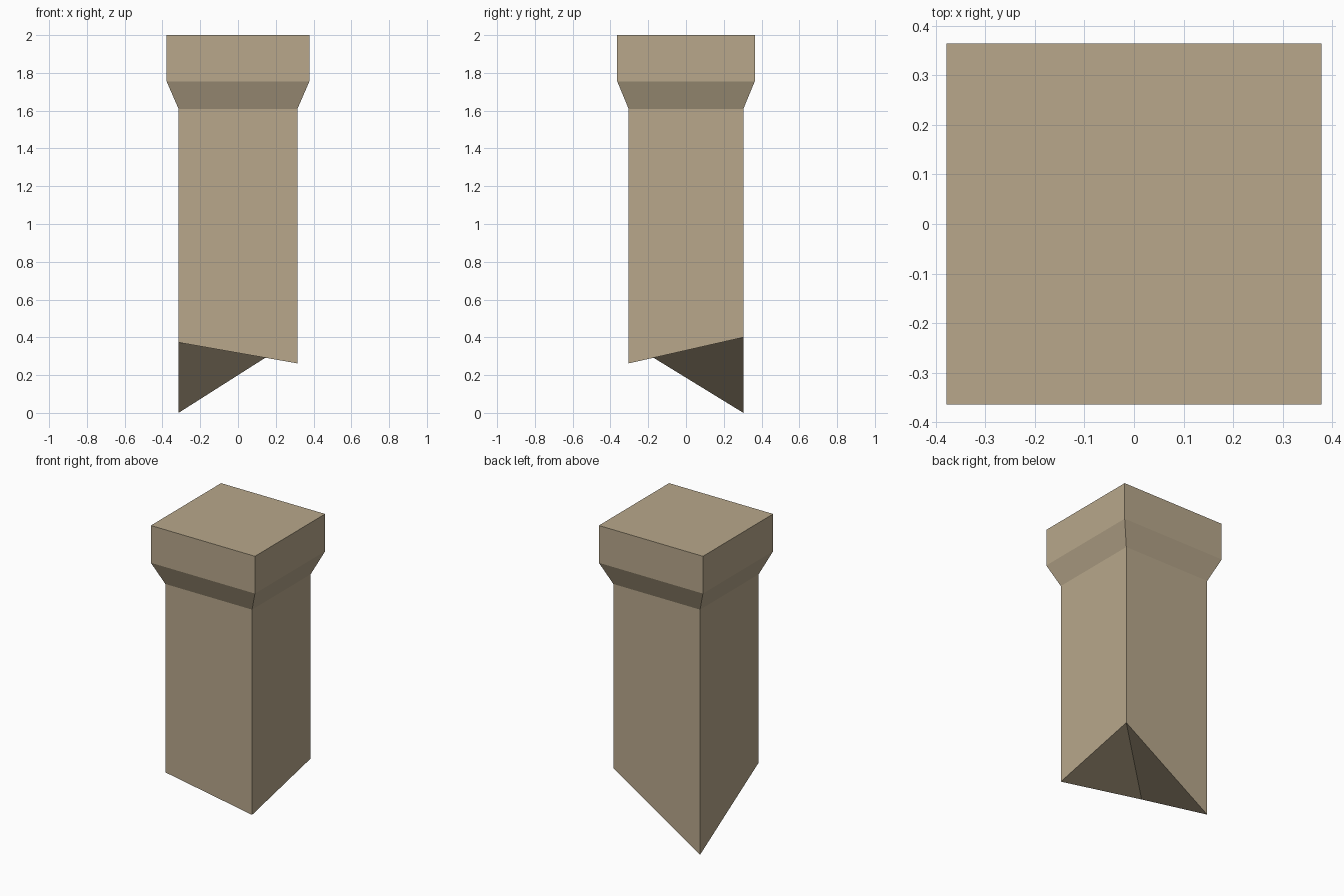
import bpy
import bmesh

if "Cube" in bpy.data.objects:
    bpy.data.objects.remove(bpy.data.objects["Cube"])

# Single masonry colour
stone = bpy.data.materials.new("tan_stone")
stone.diffuse_color = (0.479, 0.390, 0.260, 1.0)
stone.use_nodes = True
stone.node_tree.nodes["Principled BSDF"].inputs["Base Color"].default_value = stone.diffuse_color

CORNERS = [(-1, -1), (1, -1), (1, 1), (-1, 1)]


def ring(bm, hx, hy, heights):
    return [bm.verts.new((sx * hx, sy * hy, z))
            for (sx, sy), z in zip(CORNERS, heights)]


bm = bmesh.new()

# Shaft foot cut to sit over a roof hip, then shaft top, flare and cap
rings = [
    ring(bm, 0.315, 0.304, (0.373, 0.262, 0.40, 0.0)),
    ring(bm, 0.315, 0.304, [1.61] * 4),
    ring(bm, 0.378, 0.364, [1.755] * 4),
    ring(bm, 0.378, 0.364, [2.0] * 4),
]
for low, high in zip(rings, rings[1:]):
    for i in range(4):
        j = (i + 1) % 4
        bm.faces.new((low[i], low[j], high[j], high[i]))

# Flat top
bm.faces.new(rings[-1])

# Underside folded along the hip line
a, b, c, d = rings[0]
bm.faces.new((a, c, b))
bm.faces.new((a, d, c))

bmesh.ops.recalc_face_normals(bm, faces=bm.faces[:])
mesh = bpy.data.meshes.new("chimney")
bm.to_mesh(mesh)
bm.free()
mesh.materials.append(stone)
chimney = bpy.data.objects.new("chimney", mesh)
bpy.context.collection.objects.link(chimney)
